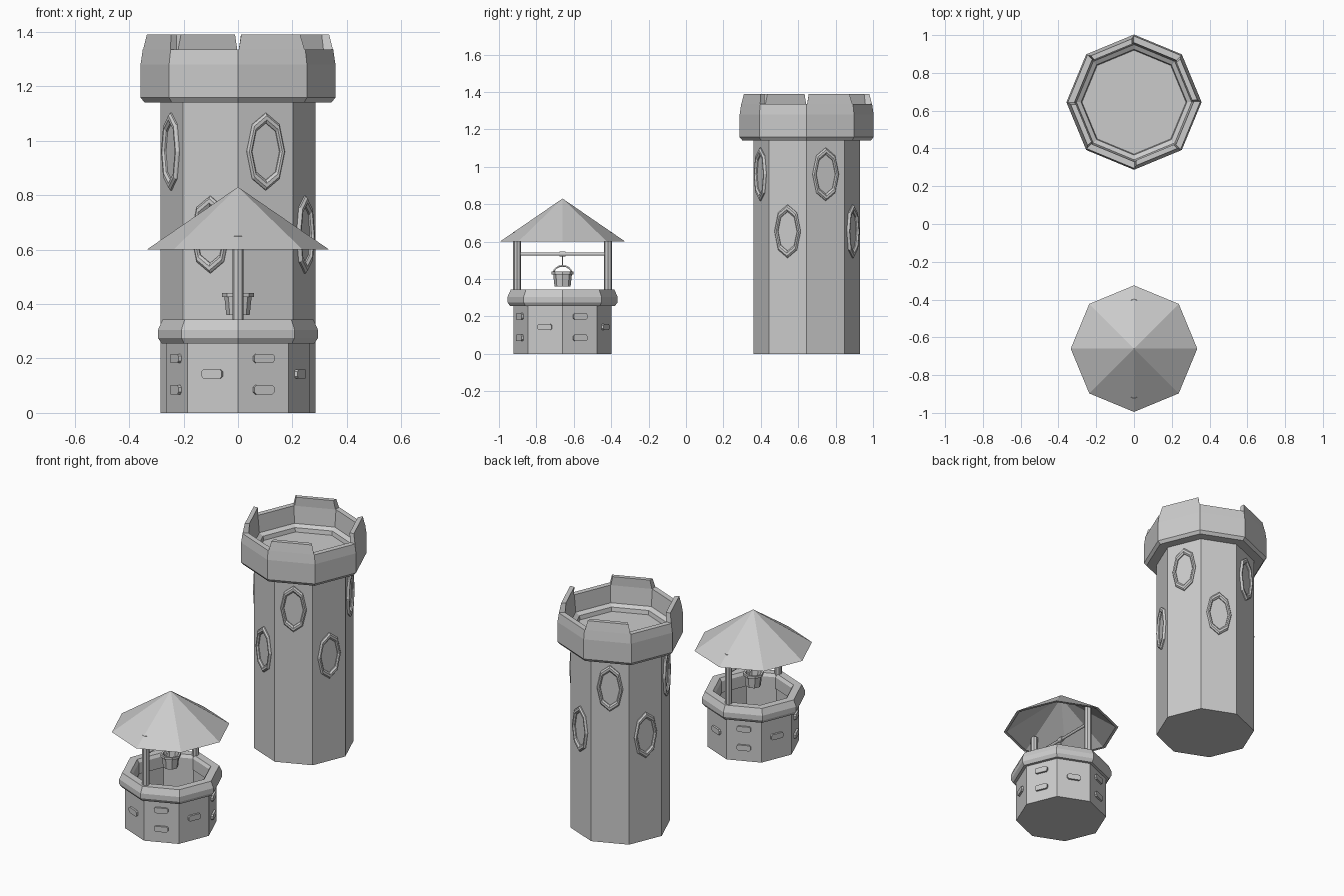
import bpy, bmesh
from math import cos, sin, pi, radians
from mathutils import Vector, Matrix

if "Cube" in bpy.data.objects:
    bpy.data.objects.remove(bpy.data.objects["Cube"])

TOWER, WELL = (0, 0.645, 0), (0, -0.66, 0)
APO = cos(pi / 8)


def finish(bm, name, loc=(0, 0, 0)):
    bmesh.ops.recalc_face_normals(bm, faces=bm.faces)
    me = bpy.data.meshes.new(name)
    bm.to_mesh(me)
    bm.free()
    ob = bpy.data.objects.new(name, me)
    ob.location = loc
    bpy.context.collection.objects.link(ob)
    return ob


def lathe(name, profile, loc, closed=False, n=8):
    """Revolve (radius, z) points into an n-sided solid; radius 0 makes a pole."""
    bm = bmesh.new()
    rings = []
    for r, z in profile:
        count = 1 if r == 0 else n
        rings.append([bm.verts.new((r * cos(2 * pi * i / n), r * sin(2 * pi * i / n), z))
                      for i in range(count)])
    pairs = list(zip(rings, rings[1:]))
    if closed:
        pairs.append((rings[-1], rings[0]))
    for a, b in pairs:
        for i in range(n):
            j = (i + 1) % n
            vs = [a[i % len(a)], a[j % len(a)], b[j % len(b)], b[i % len(b)]]
            bm.faces.new(list(dict.fromkeys(vs)))
    return finish(bm, name, loc)


def place_on_face(ob, centre, radius, angle, z):
    """Turn local x/y/z into sideways/up/outward on an octagon face."""
    out = Vector((cos(angle), sin(angle), 0))
    side = Vector((-sin(angle), cos(angle), 0))
    rot = Matrix((side, (0, 0, 1), out)).transposed()
    pos = Vector(centre) + out * radius * APO + Vector((0, 0, z))
    ob.matrix_world = Matrix.Translation(pos) @ rot.to_4x4()


def tube(name, points, radius, loc):
    cu = bpy.data.curves.new(name, 'CURVE')
    cu.dimensions = '3D'
    cu.bevel_depth = radius
    cu.bevel_resolution = 1
    cu.use_fill_caps = True
    sp = cu.splines.new('POLY')
    sp.points.add(len(points) - 1)
    for p, co in zip(sp.points, points):
        p.co = (*co, 1)
    ob = bpy.data.objects.new(name, cu)
    ob.location = loc
    bpy.context.collection.objects.link(ob)


# Tower shaft and overhanging crown
lathe("tower_shaft", [(0, 0), (0.285, 0), (0.285, 1.16), (0, 1.16)], TOWER)
lathe("tower_crown", [(0, 1.14), (0.343, 1.14), (0.358, 1.158), (0.358, 1.28), (0.35, 1.335),
                      (0.315, 1.335), (0.305, 1.23), (0.28, 1.215), (0.275, 1.19), (0, 1.19)], TOWER)


# Battlements on every other face
def battlement(name, angle):
    bm = bmesh.new()
    rows = []
    for r, z, inset in ((0.35, 1.335, 0.012), (0.34, 1.39, 0.05), (0.312, 1.39, 0.05), (0.315, 1.335, 0.012)):
        a, b = [Vector((r * cos(angle + s), r * sin(angle + s), z)) for s in (-pi / 8, pi / 8)]
        rows.append([bm.verts.new(a.lerp(b, inset)), bm.verts.new(b.lerp(a, inset))])
    for i in range(4):
        p, q = rows[i], rows[(i + 1) % 4]
        bm.faces.new((p[0], p[1], q[1], q[0]))
    for k in (0, 1):
        bm.faces.new([row[k] for row in rows])
    finish(bm, name, TOWER)


def brick(name, angle, z):
    bm = bmesh.new()
    bmesh.ops.create_cube(bm, size=1, matrix=Matrix.Diagonal((0.08, 0.034, 0.024, 1)))
    corners = [e for e in bm.edges if abs((e.verts[0].co - e.verts[1].co).z) > 0.01]
    bmesh.ops.bevel(bm, geom=corners, offset=0.008, segments=1, affect='EDGES')
    place_on_face(finish(bm, name), WELL, 0.262, angle, z)


for i in range(8):
    ang = radians(22.5 + 45 * i)
    even = i % 2 == 0
    if even:
        battlement(f"battlement_{i}", ang)
    # Oval window frames, staggered in height
    frame = lathe(f"window_frame_{i}", [(1, -0.01), (1, 0.006), (0.93, 0.014), (0.82, 0.014),
                                        (0.74, 0.006), (0.74, -0.01)], (0, 0, 0), closed=True)
    frame.data.transform(Matrix.Diagonal((0.075, 0.142, 1, 1)))
    place_on_face(frame, TOWER, 0.285, ang, 0.96 if even else 0.655)
    # Raised bricks around the well: pairs and singles
    for k, z in enumerate((0.2, 0.085) if even else (0.143,)):
        brick(f"well_brick_{i}_{k}", ang, z)

# Well wall and rim
lathe("well_wall", [(0, 0), (0.262, 0), (0.262, 0.27), (0.225, 0.27), (0.225, 0.02), (0, 0.02)], WELL)
lathe("well_rim", [(0.262, 0.255), (0.28, 0.255), (0.294, 0.275), (0.294, 0.305), (0.277, 0.343),
                   (0.23, 0.343), (0.218, 0.325), (0.218, 0.255)], WELL, closed=True)

# Roof, posts and axle
lathe("well_roof", [(0, 0.83), (0.335, 0.60), (0.318, 0.60), (0, 0.812)], WELL)
for side in (-1, 1):
    lathe(f"roof_post_{side}", [(0, 0.30), (0.021, 0.30), (0.021, 0.65), (0, 0.65)],
          (0, WELL[1] + side * 0.243, 0))
tube("axle", [(0, -0.24, 0.533), (0, 0.24, 0.533)], 0.009, WELL)
tube("axle_knot", [(0, -0.015, 0.533), (0, 0.015, 0.533)], 0.015, WELL)
tube("rope", [(0, 0, 0.53), (0, 0, 0.468)], 0.004, WELL)

# Bucket with arched handle
lathe("bucket", [(0, 0.36), (0.043, 0.36), (0.05, 0.425), (0.058, 0.425), (0.058, 0.44),
                 (0.046, 0.44), (0.038, 0.37), (0, 0.37)], WELL)
tube("bucket_handle", [(0, 0.048 * cos(pi * k / 8), 0.432 + 0.038 * sin(pi * k / 8)) for k in range(9)],
     0.005, WELL)
